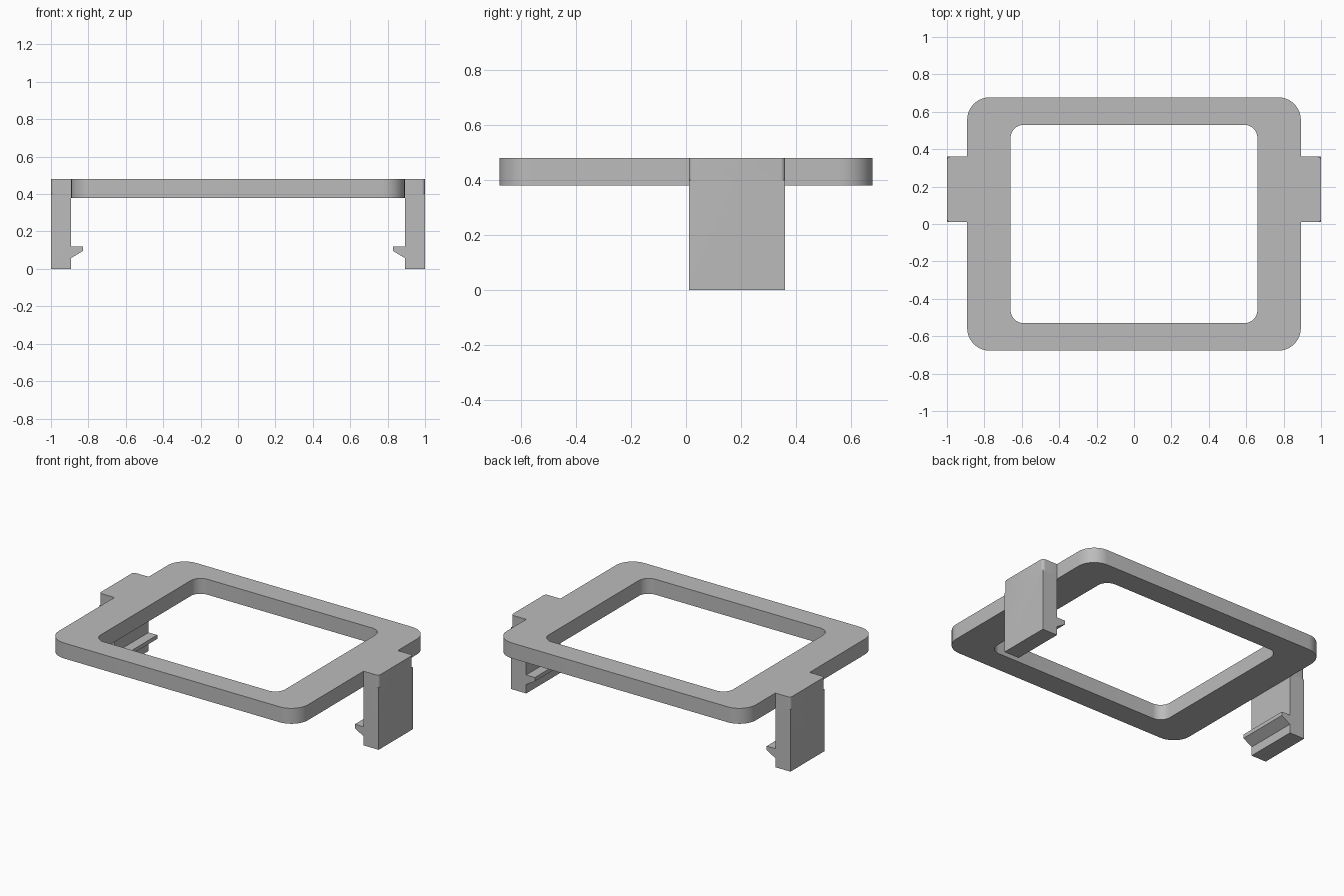
import bpy, bmesh
from math import pi, sin, cos, radians

cube = bpy.data.objects.get("Cube")
if cube:
    bpy.data.objects.remove(cube, do_unlink=True)

grey = bpy.data.materials.new("mid grey")
grey.use_nodes = True
COLOUR = (0.5, 0.5, 0.5, 1)
grey.diffuse_color = COLOUR
grey.node_tree.nodes["Principled BSDF"].inputs["Base Color"].default_value = COLOUR

FRAME_X, FRAME_Y, BOTTOM, TOP = 0.892, 0.677, 0.38, 0.48
ARM_Y0, ARM_Y1, LEDGE = 0.01, 0.36, 0.4


def finish(name, bm):
    bmesh.ops.recalc_face_normals(bm, faces=bm.faces)
    mesh = bpy.data.meshes.new(name)
    bm.to_mesh(mesh)
    bm.free()
    mesh.materials.append(grey)
    obj = bpy.data.objects.new(name, mesh)
    bpy.context.collection.objects.link(obj)
    return obj


def corner(cx, cy, r, start, steps):
    return [(cx + r * cos(start + i * pi / 2 / steps),
             cy + r * sin(start + i * pi / 2 / steps)) for i in range(steps + 1)]


def rounded_rect(hx, hy, r, steps=10):
    pts = []
    for k, (sx, sy) in enumerate([(1, 1), (-1, 1), (-1, -1), (1, -1)]):
        pts += corner(sx * (hx - r), sy * (hy - r), r, k * pi / 2, steps)
    return pts


def prism(name, points, offset):
    """Extrude a closed 3D outline by an offset."""
    bm = bmesh.new()
    face = bm.faces.new([bm.verts.new(p) for p in points])
    ext = bmesh.ops.extrude_face_region(bm, geom=[face], use_keep_orig=True)
    moved = [g for g in ext["geom"] if isinstance(g, bmesh.types.BMVert)]
    bmesh.ops.translate(bm, verts=moved, vec=offset)
    return finish(name, bm)


# Rounded rectangular ring
outer = rounded_rect(FRAME_X, FRAME_Y, 0.12)
inner = rounded_rect(0.66, 0.53, 0.07)
bm = bmesh.new()
rings = [[bm.verts.new((x, y, z)) for x, y in pts]
         for pts, z in [(outer, BOTTOM), (outer, TOP), (inner, TOP), (inner, BOTTOM)]]
n = len(outer)
for k in range(4):
    a, b = rings[k], rings[(k + 1) % 4]
    for i in range(n):
        j = (i + 1) % n
        bm.faces.new((a[i], a[j], b[j], b[i]))
frame = finish("clip_frame", bm)

# Hooked arms and the round-cornered tabs that join them to the ring
arm_profile = [(1, 0), (1, LEDGE), (FRAME_X, LEDGE), (FRAME_X, 0.12),
               (0.83, 0.12), (0.83, 0.095), (FRAME_X, 0.058), (FRAME_X, 0)]
r = 0.018
tab = ([(0.86, ARM_Y0)] + corner(1 - r, ARM_Y0 + r, r, -pi / 2, 5)
       + corner(1 - r, ARM_Y1 - r, r, 0, 5) + [(0.86, ARM_Y1)])
parts = []
for side, s in (("left", 1), ("right", -1)):
    parts.append(prism(side + "_tab", [(s * x, y, LEDGE) for x, y in tab],
                       (0, 0, TOP - LEDGE)))
    parts.append(prism(side + "_arm", [(s * x, ARM_Y0, z) for x, z in arm_profile],
                       (0, ARM_Y1 - ARM_Y0, 0)))

# Fuse everything into one moulded piece
bpy.context.view_layer.objects.active = frame
for part in parts:
    mod = frame.modifiers.new("fuse", "BOOLEAN")
    mod.operation = "UNION"
    mod.solver = "EXACT"
    mod.object = part
    bpy.ops.object.modifier_apply(modifier=mod.name)
    bpy.data.objects.remove(part, do_unlink=True)

bpy.ops.object.select_all(action="DESELECT")
frame.select_set(True)
bpy.ops.object.shade_smooth_by_angle(angle=radians(30))
